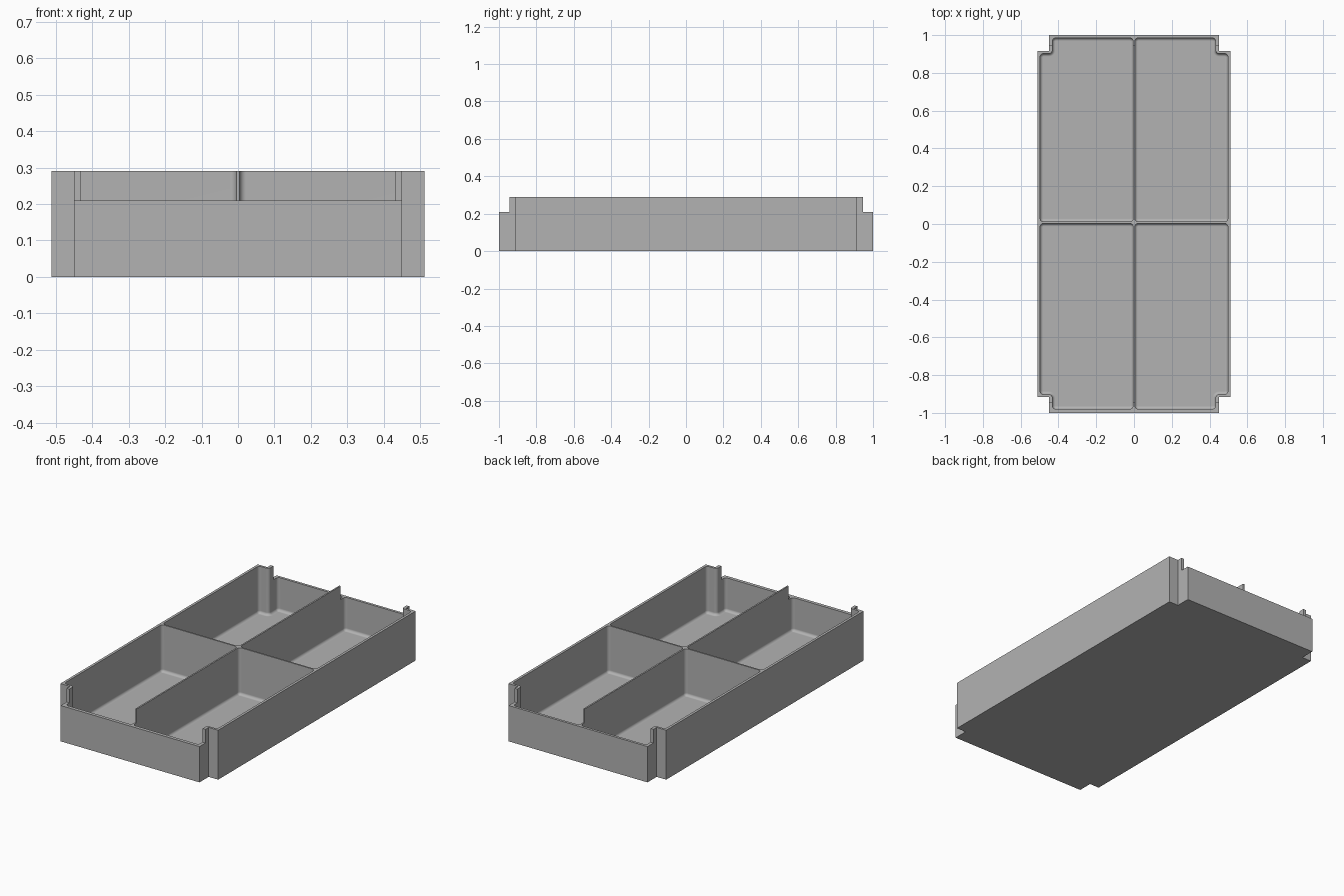
import bpy, bmesh
from math import sin, cos, pi
from mathutils import Vector

if "Cube" in bpy.data.objects:
    bpy.data.objects.remove(bpy.data.objects["Cube"])

HALF_X, HALF_Y, HEIGHT = 0.512, 1.0, 0.29
NOTCH_X, NOTCH_Y = 0.45, 0.915      # where the corner notches start
WALL, FLOOR = 0.015, 0.015
CORNER, FILLET, STEPS = 0.018, 0.016, 5

grey = bpy.data.materials.new("plain_grey")
grey.use_nodes = True
grey.diffuse_color = (0.45, 0.45, 0.45, 1)
grey.node_tree.nodes["Principled BSDF"].inputs["Base Color"].default_value = grey.diffuse_color


def loft(name, rings):
    """Closed solid skinned through rings with equal point counts."""
    bm = bmesh.new()
    loops = [[bm.verts.new(p) for p in ring] for ring in rings]
    n = len(loops[0])
    for a, b in zip(loops, loops[1:]):
        for i in range(n):
            j = (i + 1) % n
            bm.faces.new((a[i], a[j], b[j], b[i]))
    bm.faces.new(loops[0][::-1])
    bm.faces.new(loops[-1])
    bmesh.ops.recalc_face_normals(bm, faces=bm.faces)
    mesh = bpy.data.meshes.new(name)
    bm.to_mesh(mesh)
    bm.free()
    mesh.materials.append(grey)
    obj = bpy.data.objects.new(name, mesh)
    bpy.context.collection.objects.link(obj)
    return obj


def prism(name, outline, z0, z1):
    return loft(name, [[(x, y, z) for x, y in outline] for z in (z0, z1)])


def rounded(outline, inset):
    """Counter-clockwise outline with round corners, moved inward by inset."""
    pts = [Vector(p) for p in outline]
    result = []
    for i, p in enumerate(pts):
        u = (p - pts[i - 1]).normalized()
        v = (pts[(i + 1) % len(pts)] - p).normalized()
        convex = u.x * v.y - u.y * v.x > 0
        centre = p + (v - u) * CORNER
        radius = CORNER - inset if convex else CORNER + inset
        for k in range(STEPS + 1):
            t = k / STEPS * pi / 2
            result.append(centre + (u * sin(t) - v * cos(t)) * radius)
    return result


def cavity(name, sx, sy):
    """Compartment void with a notched outer corner and a filleted floor."""
    x0, x1, xn = 0.0045, HALF_X - WALL, NOTCH_X - 0.018
    y0 = 0.012 if sy > 0 else -0.003
    y1 = HALF_Y - (0.015 if sy > 0 else 0.02)
    yn = NOTCH_Y - 0.013
    outline = [(x0, y0), (x1, y0), (x1, yn), (xn, yn), (xn, y1), (x0, y1)]
    outline = [(x * sx, y * sy) for x, y in outline]
    if sx * sy < 0:
        outline.reverse()
    rings = []
    for k in range(STEPS + 1):
        t = k / STEPS * pi / 2
        flat = rounded(outline, FILLET * (1 - sin(t)))
        rings.append([(p.x, p.y, FLOOR + FILLET * (1 - cos(t))) for p in flat])
    rings.append([(x, y, HEIGHT + 0.1) for x, y, z in rings[-1]])
    return loft(name, rings)


# Tray body: a rectangle with notched corners
quarter = [(HALF_X, NOTCH_Y), (NOTCH_X, NOTCH_Y), (NOTCH_X, HALF_Y)]
outline = quarter + [(-x, y) for x, y in quarter[::-1]]
outline += [(-x, -y) for x, y in outline]
tray = prism("divided_tray", outline, 0, HEIGHT)

# Four compartments, and the lowered end walls
cutters = [cavity("compartment_cutter", sx, sy) for sx in (1, -1) for sy in (1, -1)]
for s in (1, -1):
    box = [(-0.6, 0.945 * s), (0.6, 0.945 * s), (0.6, 1.1 * s), (-0.6, 1.1 * s)]
    cutters.append(prism("end_wall_cutter", box, 0.21, HEIGHT + 0.1))

for cutter in cutters:
    mod = tray.modifiers.new("cut", 'BOOLEAN')
    mod.operation = 'DIFFERENCE'
    mod.solver = 'EXACT'
    mod.object = cutter

# Bake the cuts, then drop the cutters
bpy.context.view_layer.update()
graph = bpy.context.evaluated_depsgraph_get()
baked = bpy.data.meshes.new_from_object(tray.evaluated_get(graph))
tray.modifiers.clear()
tray.data = baked
for cutter in cutters:
    bpy.data.objects.remove(cutter)

# Smooth fillets, sharp rims
bpy.ops.object.select_all(action='DESELECT')
tray.select_set(True)
bpy.context.view_layer.objects.active = tray
bpy.ops.object.shade_smooth_by_angle(angle=pi / 6)
weighted = tray.modifiers.new("even_shading", 'WEIGHTED_NORMAL')
weighted.keep_sharp = True
